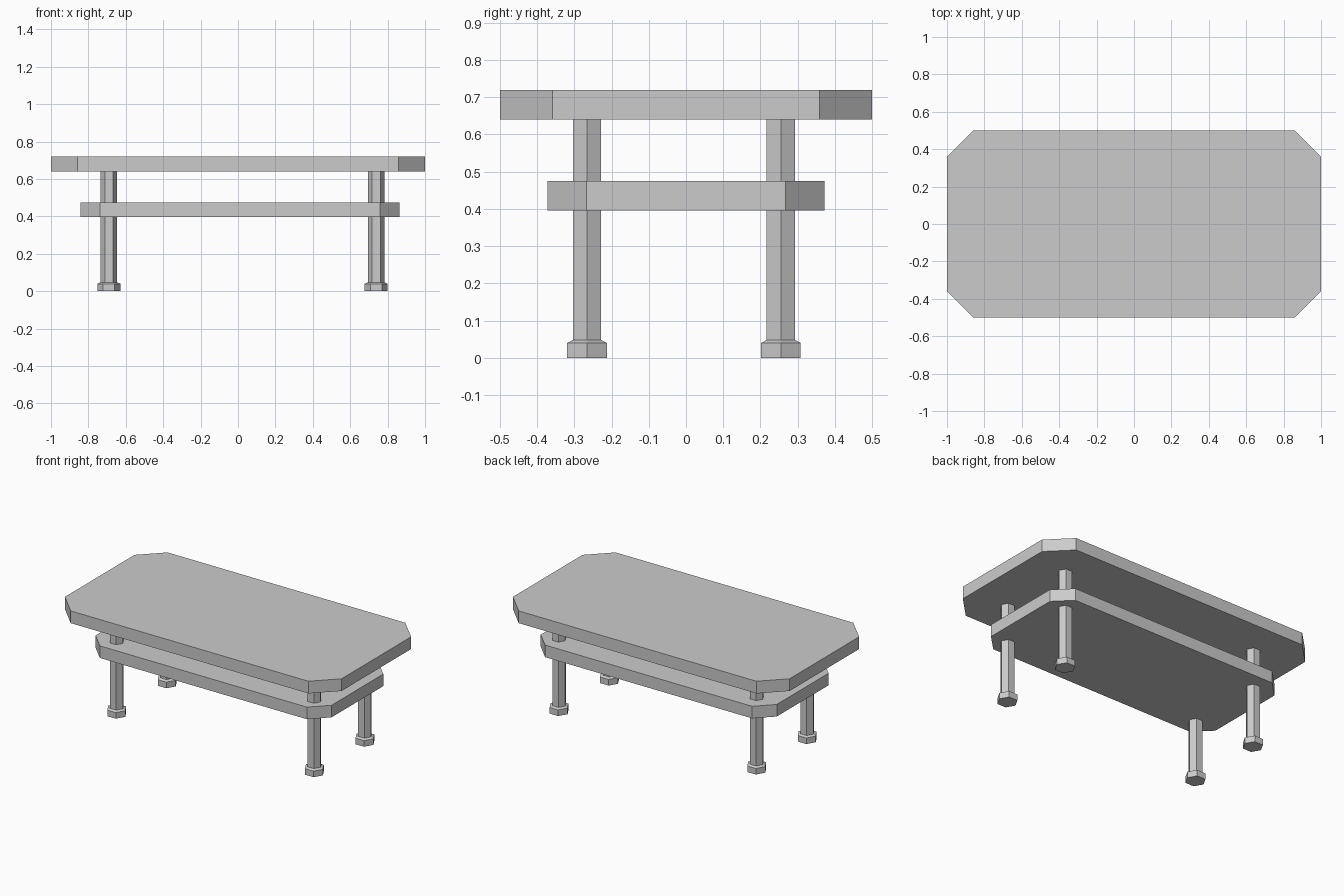
import bpy, bmesh
from math import cos, sin, pi

if "Cube" in bpy.data.objects:
    bpy.data.objects.remove(bpy.data.objects["Cube"])


def loft(name, rings):
    """Solid from a stack of equal-sized point rings, bottom to top."""
    bm = bmesh.new()
    loops = [[bm.verts.new(p) for p in ring] for ring in rings]
    bm.faces.new(loops[0][::-1])
    bm.faces.new(loops[-1])
    n = len(loops[0])
    for a, b in zip(loops, loops[1:]):
        for i in range(n):
            j = (i + 1) % n
            bm.faces.new((a[i], a[j], b[j], b[i]))
    mesh = bpy.data.meshes.new(name)
    bm.to_mesh(mesh)
    bm.free()
    obj = bpy.data.objects.new(name, mesh)
    bpy.context.collection.objects.link(obj)
    return obj


def board(name, cx, hx, hy, cut, z0, z1):
    """Rectangular slab with the four corners cut off."""
    a, b = hx - cut, hy - cut
    pts = [(a, -hy), (hx, -b), (hx, b), (a, hy),
           (-a, hy), (-hx, b), (-hx, -b), (-a, -hy)]
    return loft(name, [[(cx + x, y, z) for x, y in pts] for z in (z0, z1)])


def hex_post(name, x, y, profile):
    """Six-sided post from (radius, height) steps, corners pointing along x."""
    return loft(name, [[(x + r * cos(i * pi / 3), y + r * sin(i * pi / 3), z)
                        for i in range(6)] for r, z in profile])


# Table top and lower shelf
board("table_top", 0, 1.0, 0.5, 0.141, 0.64, 0.72)
board("lower_shelf", 0.01, 0.853, 0.372, 0.105, 0.396, 0.475)

# Legs with wider feet
leg_profile = [(0.0615, 0), (0.0615, 0.04), (0.044, 0.048), (0.044, 0.645)]
for side, x in (("left", -0.69), ("right", 0.739)):
    for end, y in (("front", -0.266), ("back", 0.255)):
        hex_post(f"{end}_{side}_leg", x, y, leg_profile)
